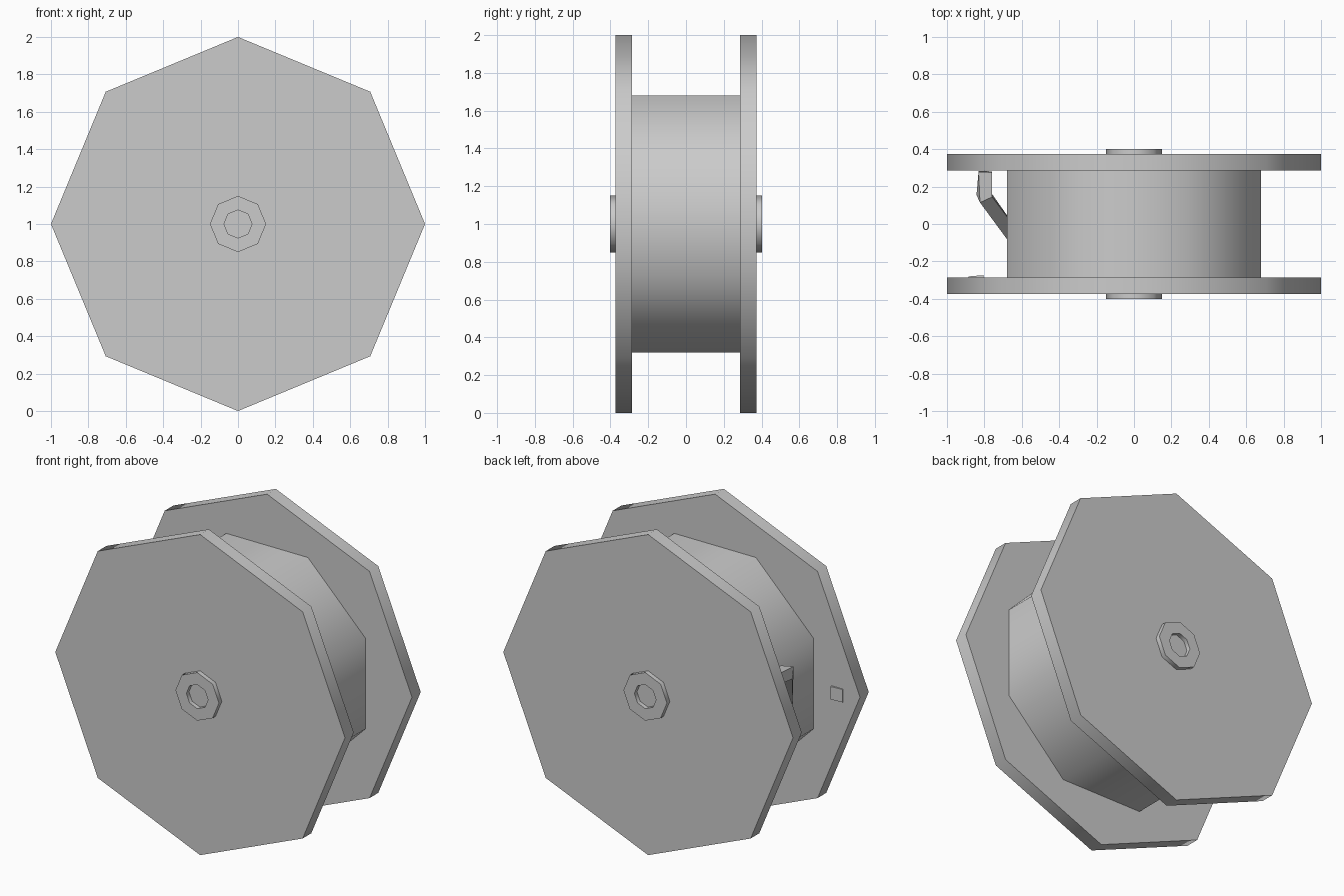
import bpy, bmesh, math
from mathutils import Vector

if "Cube" in bpy.data.objects:
    bpy.data.objects.remove(bpy.data.objects["Cube"])

CENTRE_Z = 1.0


def make_object(name, bm, angle=50):
    bmesh.ops.recalc_face_normals(bm, faces=bm.faces[:])
    mesh = bpy.data.meshes.new(name)
    bm.to_mesh(mesh)
    bm.free()
    ob = bpy.data.objects.new(name, mesh)
    bpy.context.collection.objects.link(ob)
    bpy.ops.object.select_all(action='DESELECT')
    bpy.context.view_layer.objects.active = ob
    ob.select_set(True)
    bpy.ops.object.shade_smooth_by_angle(angle=math.radians(angle))
    return ob


def lathe(name, profile, turn=0.0, sides=8):
    """Eight-sided solid round the y axle from (radius, y) points, capped at both ends."""
    bm = bmesh.new()
    rings = []
    for r, y in profile:
        rings.append([bm.verts.new((r * math.cos(turn + math.tau * i / sides), y,
                                    CENTRE_Z + r * math.sin(turn + math.tau * i / sides)))
                      for i in range(sides)])
    for a, b in zip(rings, rings[1:]):
        for i in range(sides):
            j = (i + 1) % sides
            bm.faces.new((a[i], a[j], b[j], b[i]))
    bm.faces.new(rings[0])
    bm.faces.new(rings[-1])
    return make_object(name, bm)


def square_tube(name, path, half):
    """Square-section cord through a few path points."""
    pts = [Vector(p) for p in path]
    bm = bmesh.new()
    rings = []
    for i, p in enumerate(pts):
        d = (pts[min(i + 1, len(pts) - 1)] - pts[max(i - 1, 0)]).normalized()
        u = d.cross(Vector((0, 0, 1))).normalized()
        v = d.cross(u)
        rings.append([bm.verts.new(p + half * (a * u + b * v))
                      for a, b in ((-1, -1), (1, -1), (1, 1), (-1, 1))])
    for a, b in zip(rings, rings[1:]):
        for i in range(4):
            j = (i + 1) % 4
            bm.faces.new((a[i], a[j], b[j], b[i]))
    bm.faces.new(rings[0])
    bm.faces.new(rings[-1])
    return make_object(name, bm, 30)


# Wound core: flat sides face the axes
lathe("core", [(0.736, -0.29), (0.736, 0.29)], math.pi / 8)

# Flanges and recessed axle hubs on both sides
for side, s in (("front", -1), ("back", 1)):
    lathe(side + "_flange", [(1.0, s * 0.287), (1.0, s * 0.373)])
    lathe(side + "_hub", [(0.15, s * 0.36), (0.15, s * 0.402),
                          (0.075, s * 0.402), (0.075, s * 0.376)])

# Loose cord end leaving the core, bending towards the back flange
square_tube("cord_end", [(-0.62, -0.10, 0.95), (-0.80, 0.15, 1.27), (-0.795, 0.28, 1.28)], 0.036)

# Other cord end just showing on the inside of the front flange
square_tube("cord_start", [(-0.84, -0.34, 0.98), (-0.845, -0.277, 0.98)], 0.04)
